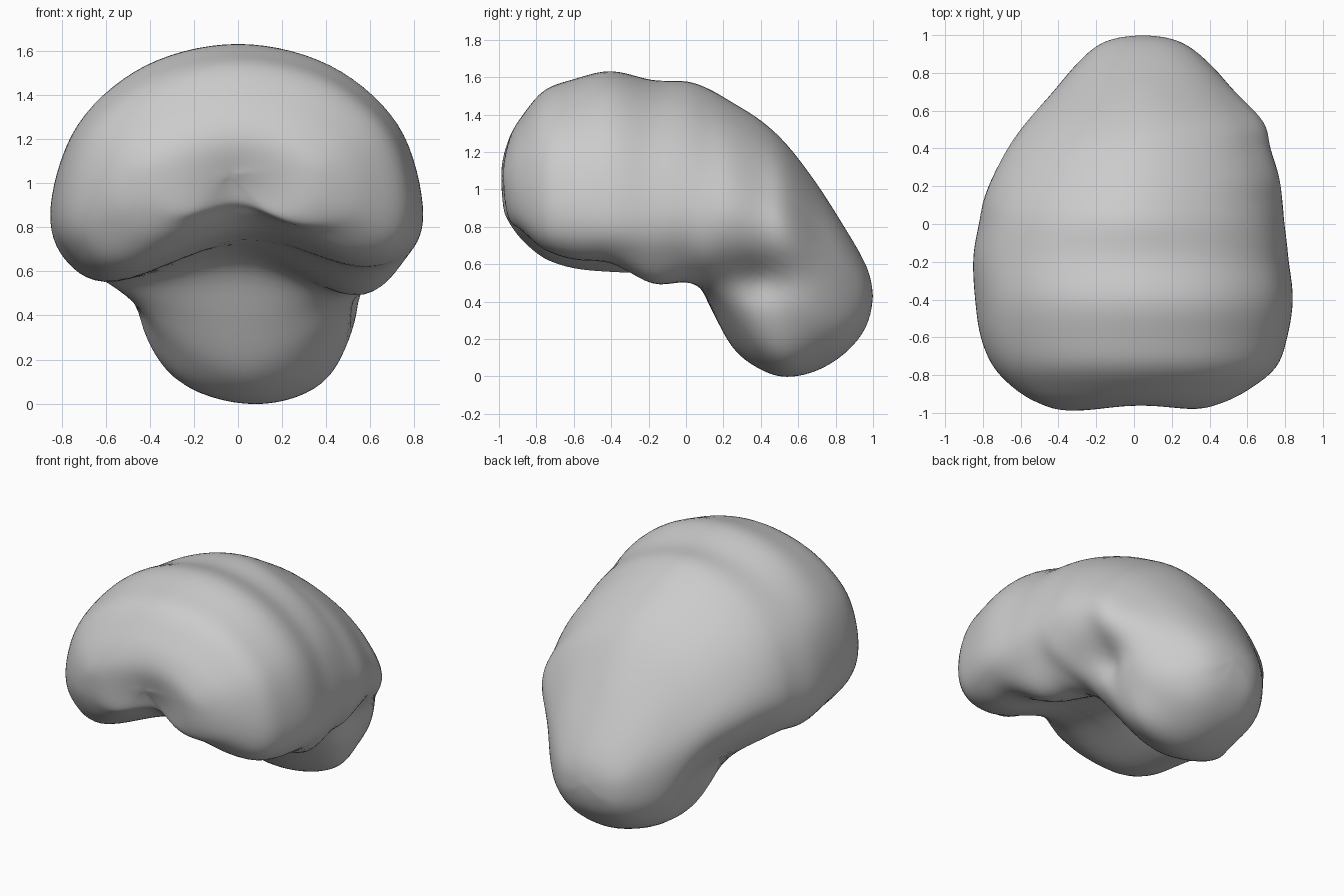
import bpy, bmesh
from math import sin, cos, radians, exp
from mathutils import Vector

if "Cube" in bpy.data.objects:
    bpy.data.objects.remove(bpy.data.objects["Cube"])

# Upper outline per slice: y, left x, right x, top z
UPPER = [
    (-.99, -.36, .30, 1.17), (-.95, -.50, .46, 1.28), (-.88, -.62, .60, 1.39),
    (-.76, -.74, .75, 1.53), (-.60, -.81, .81, 1.59), (-.40, -.84, .84, 1.635),
    (-.18, -.85, .82, 1.585), (0, -.82, .795, 1.58), (.12, -.80, .785, 1.54),
    (.25, -.75, .77, 1.465), (.40, -.67, .725, 1.37), (.54, -.57, .69, 1.24),
    (.70, -.43, .54, 1.03), (.84, -.31, .41, .81), (.94, -.20, .29, .64),
    (.985, -.09, .18, .53)]
# Underside per slice: widest z, outer ratio and z, rim ratio and z, middle z
LOWER = [
    (1.05, .85, .95, .50, .89, .93), (1.03, .92, .89, .57, .82, .89),
    (1.00, .94, .83, .62, .73, .84), (.95, .94, .74, .65, .63, .79),
    (.92, .93, .70, .65, .575, .76), (.90, .93, .69, .65, .555, .74),
    (.90, .93, .66, .65, .49, .71), (.90, .92, .66, .62, .50, .62),
    (.88, .90, .62, .54, .45, .39), (.86, .85, .58, .46, .28, .15),
    (.80, .77, .45, .52, .15, .035), (.74, .76, .37, .51, .09, -.004),
    (.62, .87, .31, .53, .11, .03), (.50, .92, .30, .57, .16, .115),
    (.45, .92, .33, .57, .25, .225), (.43, .90, .37, .55, .345, .33)]


def catmull(p0, p1, p2, p3, t):
    return 0.5 * (2 * p1 + (p2 - p0) * t + (2 * p0 - 5 * p1 + 4 * p2 - p3) * t * t
                  + (3 * p1 - p0 - 3 * p2 + p3) * t ** 3)


def resample(pts, steps, closed):
    n = len(pts)
    pick = (lambda i: pts[i % n]) if closed else (lambda i: pts[min(max(i, 0), n - 1)])
    out = [catmull(pick(i - 1), pick(i), pick(i + 1), pick(i + 2), k / steps)
           for i in range(n if closed else n - 1) for k in range(steps)]
    return out if closed else out + [pts[-1]]


def section(upper, lower):
    y, xl, xr, zt = upper
    zm, a, z1, b, z2, zb = lower
    cx, w = (xl + xr) / 2, (xr - xl) / 2
    lift_l = .06 if -.3 < y < .1 else 0   # left rim is higher in the middle,
    lift_r = .05 if -.9 < y < -.3 else 0  # right rim is higher at the front
    wl = w * (.95 if .1 < y < .6 else 1)  # rear lobe is tighter on the left
    pts = []
    for d in range(0, 181, 30):           # shoulders flatten toward the back
        slope = .07 if d < 90 else .04
        slack = slope * sin(radians(2 * d)) ** 2 * min(1, max(0, (y + .3) / .4))
        k = 1 - slack * (y < .8)
        pts.append((cx + k * w * cos(radians(d)), zm + k * (zt - zm) * sin(radians(d))))
    pts += [(cx - wl * a, z1), (cx - wl * b, z2 + lift_l), (cx + .02, zb),
            (cx + w * b, z2 + lift_r), (cx + w * a, z1)]
    return [Vector((x, y, z)) for x, z in pts]


def bump(u, v, cu, cv, su, sv):
    return exp(-((u - cu) / su) ** 2 - ((v - cv) / sv) ** 2)


# Loft the slices between closed front and back tips
rings = [section(u, l) for u, l in zip(UPPER, LOWER)]
rings.insert(0, [Vector((-.04, -1.005, 1.04))] * 12)
rings.append([Vector((.05, 1.0, .43))] * 12)
rails = [resample([r[i] for r in rings], 5, False) for i in range(12)]
loops = [resample([rail[j] for rail in rails], 7, True) for j in range(len(rails[0]))]

bm = bmesh.new()
grid = [[bm.verts.new(p) for p in loop] for loop in loops]
for ra, rb in zip(grid, grid[1:]):
    for i in range(len(ra)):
        k = (i + 1) % len(ra)
        bm.faces.new((ra[i], ra[k], rb[k], rb[i]))
bmesh.ops.remove_doubles(bm, verts=bm.verts, dist=.0005)

# Soft hollows: front dent, side folds above the rear lobe, shallow side groove
for v in bm.verts:
    x, y, z = v.co
    if y < -.5:
        v.co.y += .10 * bump(x, z, .02, .92, .2, .22)
    if x > .15:
        v.co.x -= .10 * bump(y, z, .40, .52, .2, .1) * min(1, (x - .15) / .2)
        v.co.x -= .01 * bump(y, z, -.2, 1.2, .1, .4)
    if x < -.2:
        v.co.x += .05 * bump(y, z, .3, .48, .18, .1)

for _ in range(3):
    bmesh.ops.smooth_vert(bm, verts=bm.verts, factor=.4, use_axis_x=True,
                          use_axis_y=True, use_axis_z=True)
bmesh.ops.recalc_face_normals(bm, faces=bm.faces)
mesh = bpy.data.meshes.new("folded_body")
bm.to_mesh(mesh)
bm.free()
mesh.polygons.foreach_set("use_smooth", [True] * len(mesh.polygons))
body = bpy.data.objects.new("folded_body", mesh)
bpy.context.collection.objects.link(body)
